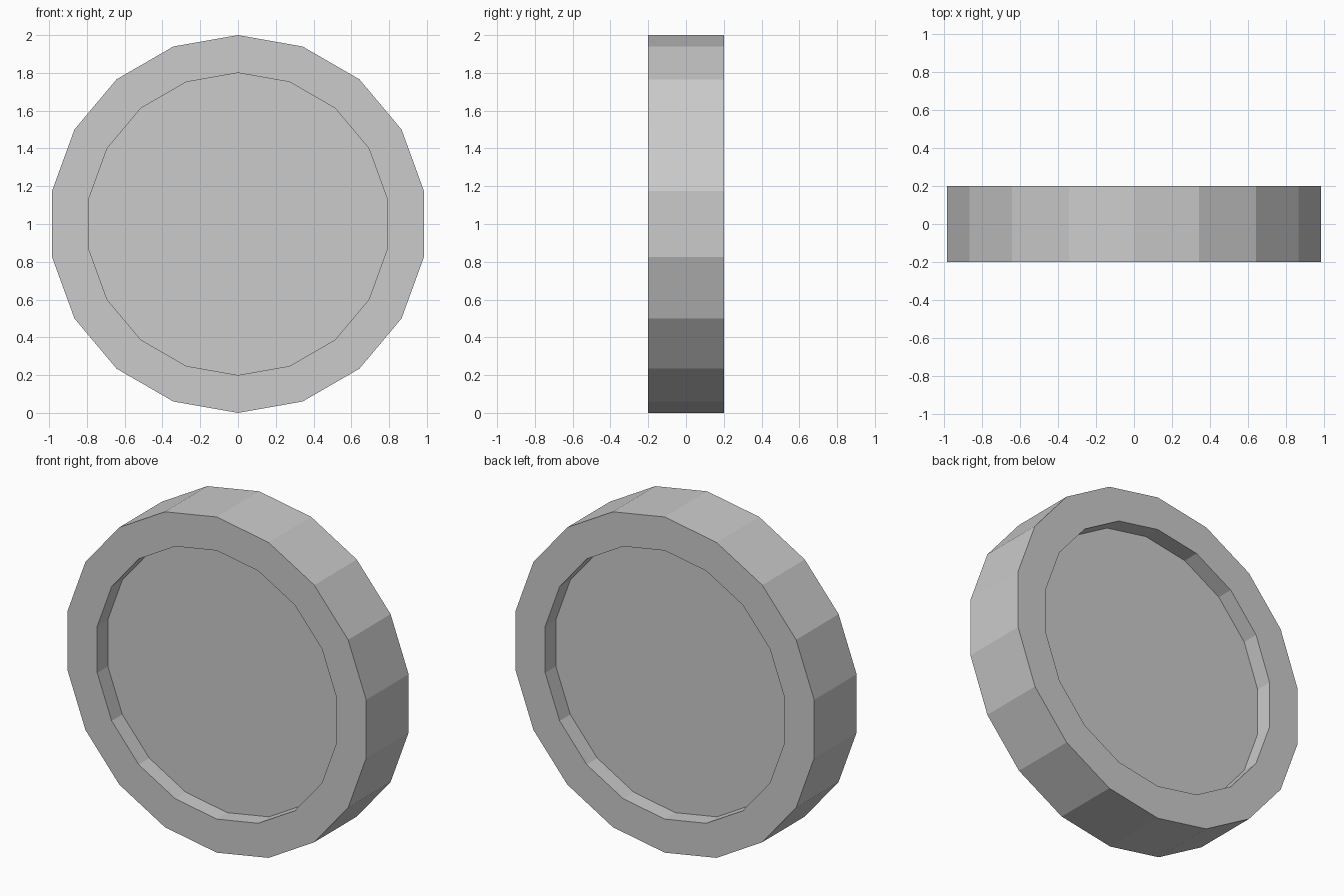
import bpy, bmesh
from math import sin, cos, pi

if "Cube" in bpy.data.objects:
    bpy.data.objects.remove(bpy.data.objects["Cube"])

SIDES = 18
# Cross-section (radius, y) from front recess floor, over the rim, to back recess floor
PROFILE = [(0.8, -0.1), (0.8, -0.2), (1.0, -0.2), (1.0, 0.2), (0.8, 0.2), (0.8, 0.1)]

bm = bmesh.new()


def ring(radius, y):
    angles = [2 * pi * i / SIDES for i in range(SIDES)]
    return [bm.verts.new((radius * sin(a), y, 1 + radius * cos(a))) for a in angles]


rings = [ring(r, y) for r, y in PROFILE]

# Rim and recess walls
for a, b in zip(rings, rings[1:]):
    for i in range(SIDES):
        j = (i + 1) % SIDES
        bm.faces.new((a[i], a[j], b[j], b[i]))

# Recessed discs on both sides
bm.faces.new(rings[0])
bm.faces.new(rings[-1])
bmesh.ops.recalc_face_normals(bm, faces=bm.faces)

mesh = bpy.data.meshes.new("wheel_disc")
bm.to_mesh(mesh)
bm.free()
bpy.context.collection.objects.link(bpy.data.objects.new("wheel_disc", mesh))
